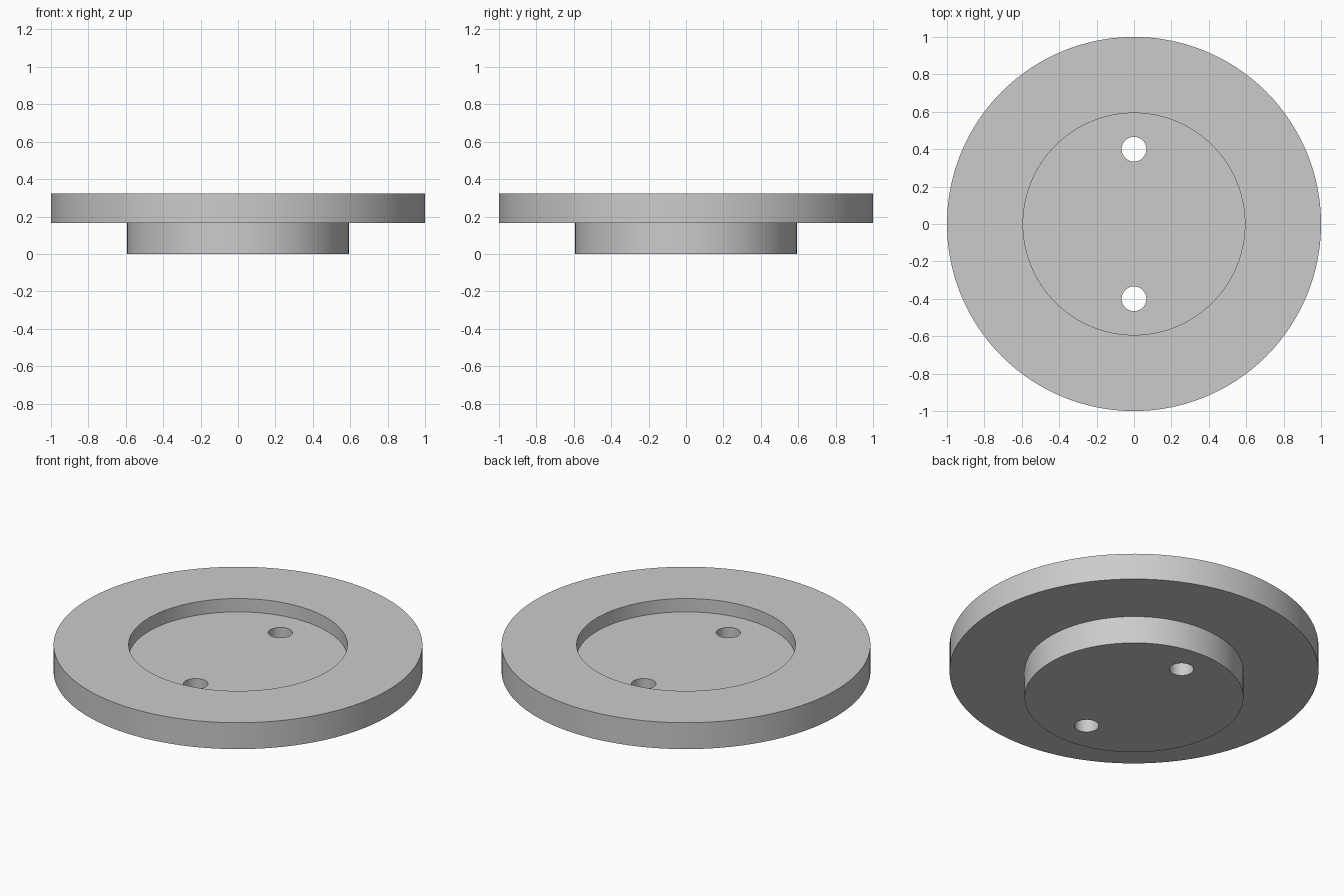
import bpy, bmesh, math

SEGMENTS = 128
HUB_R, RIM_R = 0.593, 1.0
HOLE_R, HOLE_Y = 0.066, 0.4
FLANGE_Z, FLOOR_Z, TOP_Z = 0.165, 0.243, 0.323

cube = bpy.data.objects.get("Cube")
if cube:
    bpy.data.objects.remove(cube, do_unlink=True)

GREY = (0.6, 0.6, 0.6, 1.0)
grey = bpy.data.materials.new("plain grey")
grey.use_nodes = True
grey.diffuse_color = GREY
grey.node_tree.nodes["Principled BSDF"].inputs["Base Color"].default_value = GREY


def turned_solid(name, profile, segments, y=0.0):
    """Stack rings along a (radius, height) profile and cap both ends."""
    bm = bmesh.new()
    angles = [2 * math.pi * i / segments for i in range(segments)]
    rings = [[bm.verts.new((r * math.cos(a), y + r * math.sin(a), z)) for a in angles]
             for r, z in profile]
    for low, high in zip(rings, rings[1:]):
        for i in range(segments):
            j = (i + 1) % segments
            bm.faces.new((low[i], low[j], high[j], high[i]))
    bm.faces.new(rings[0][::-1])
    bm.faces.new(rings[-1])
    bmesh.ops.recalc_face_normals(bm, faces=bm.faces)
    mesh = bpy.data.meshes.new(name)
    bm.to_mesh(mesh)
    bm.free()
    mesh.materials.append(grey)
    obj = bpy.data.objects.new(name, mesh)
    bpy.context.collection.objects.link(obj)
    return obj


# Wide flange on a narrower hub, with a shallow round recess in the top
disc = turned_solid("flanged_disc", [
    (HUB_R, 0), (HUB_R, FLANGE_Z), (RIM_R, FLANGE_Z),
    (RIM_R, TOP_Z), (HUB_R, TOP_Z), (HUB_R, FLOOR_Z)], SEGMENTS)
bpy.context.view_layer.objects.active = disc
disc.select_set(True)

# Two through holes, front and back
for side, sign in (("front", -1), ("back", 1)):
    cutter = turned_solid(side + "_hole_cutter", [(HOLE_R, -0.1), (HOLE_R, TOP_Z + 0.1)],
                          SEGMENTS // 2, sign * HOLE_Y)
    cutter.hide_render = True
    cut = disc.modifiers.new(side + "_hole", 'BOOLEAN')
    cut.operation = 'DIFFERENCE'
    cut.solver = 'EXACT'
    cut.object = cutter
    bpy.ops.object.modifier_apply(modifier=cut.name)
    bpy.data.objects.remove(cutter, do_unlink=True)

# Smooth walls with crisp edges
bpy.ops.object.shade_smooth_by_angle(angle=math.radians(30))
